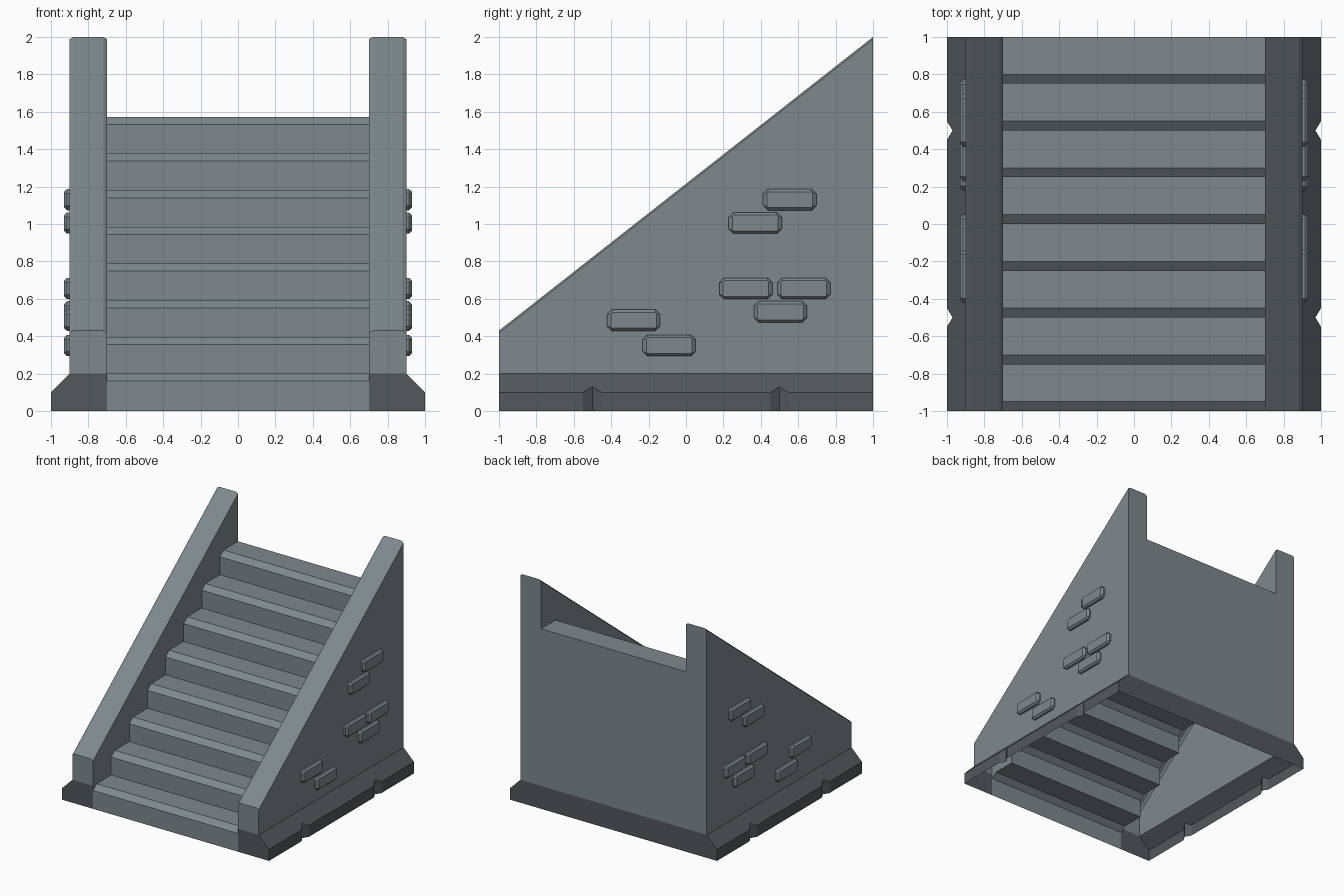
import bpy
import bmesh
from mathutils import Vector

if "Cube" in bpy.data.objects:
    bpy.data.objects.remove(bpy.data.objects["Cube"])


def material(name, rgb):
    m = bpy.data.materials.new(name)
    m.diffuse_color = (*rgb, 1)
    m.use_nodes = True
    m.node_tree.nodes["Principled BSDF"].inputs["Base Color"].default_value = m.diffuse_color
    return m


STONE = material("grey stone", (0.210, 0.250, 0.268))
DARK = material("dark stone", (0.084, 0.098, 0.106))


def build(name, faces, mat, mirror=False):
    """Make an object from (points, facing direction) pairs."""
    bm = bmesh.new()
    for pts, facing in faces:
        f = bm.faces.new([bm.verts.new(p) for p in pts])
        f.normal_update()
        if f.normal.dot(Vector(facing)) < 0:
            f.normal_flip()
    bmesh.ops.remove_doubles(bm, verts=bm.verts, dist=0.0005)
    me = bpy.data.meshes.new(name)
    bm.to_mesh(me)
    bm.free()
    me.materials.append(mat)
    ob = bpy.data.objects.new(name, me)
    bpy.context.collection.objects.link(ob)
    if mirror:
        ob.modifiers.new("mirror", 'MIRROR').use_mirror_merge = False
    return ob


X, Y = Vector((1, 0, 0)), Vector((0, 1, 0))
UP = Vector((0, 0, 1))
IN, OUT = 0.7, 0.9          # inner and outer face of the side walls
BASE = 0.2                  # height of the skirting

# Stair profile: riser, chamfered nose, tread
profile = [(-1, 0)]
for i in range(8):
    y, z = -1 + 0.25 * i, BASE + 0.196 * i
    profile += [(y, z - 0.04), (y + 0.05, z), (y + 0.25, z)]
TOP = profile[-1][1]

# Steps
build("steps", [([(-IN, *a), (IN, *a), (IN, *b), (-IN, *b)], UP - Y)
                for a, b in zip(profile, profile[1:])], STONE)

# Side walls: outer face, inner face above the steps, capping and ends
FRONT_Z, BACK_Z, DROP = 0.43, 2.0, 0.012
cap = [(OUT, -DROP), (OUT - 0.02, 0), (IN + 0.02, 0), (IN, -DROP)]
front_cap = [(x, -1, FRONT_Z + d) for x, d in cap]
back_cap = [(x, 1, BACK_Z + d) for x, d in cap]
walls = [
    ([(OUT, -1, BASE), (OUT, 1, BASE), back_cap[0], front_cap[0]], X),
    ([(IN, *p) for p in profile[1:]] + [back_cap[3], front_cap[3]], -X),
    ([(IN, -1, BASE), (OUT, -1, BASE)] + front_cap, -Y),
    ([(IN, 1, TOP), (OUT, 1, TOP)] + back_cap, Y),
]
for i in range(3):
    walls.append(([front_cap[i], front_cap[i + 1], back_cap[i + 1], back_cap[i]], UP))
build("side_walls", walls, STONE, mirror=True)

# Back wall
build("back_wall", [([(-OUT, 1, BASE), (OUT, 1, BASE), (OUT, 1, TOP), (-OUT, 1, TOP)], Y)], STONE)

# Skirting with sloped top and V-shaped notches
columns = [(-1, 0)]
for c in (-0.5, 0.5):
    columns += [(c - 0.05, 0), (c, 0.03), (c + 0.05, 0)]
columns.append((1, 0))
skirt = [([(IN, -1, 0), (1, -1, 0), (1, -1, 0.1), (OUT, -1, BASE), (IN, -1, BASE)], -Y)]
for (ya, da), (yb, db) in zip(columns, columns[1:]):
    lower = [(1 - da, ya, 0), (1 - db, yb, 0)]
    middle = [(1 - da, ya, 0.1 + da), (1 - db, yb, 0.1 + db)]
    upper = [(OUT, ya, BASE), (OUT, yb, BASE)]
    skirt.append((lower + middle[::-1], X))
    skirt.append((middle + upper[::-1], X + UP))
build("side_skirting", skirt, DARK, mirror=True)
build("back_skirting", [([(-1, 1, 0), (1, 1, 0), (1, 1, 0.1), (OUT, 1, BASE),
                          (-OUT, 1, BASE), (-1, 1, 0.1)], Y)], DARK)


# Raised bricks on the side walls
def octagon(x, cy, cz, w, h, c):
    pts = [(w, c - h), (w, h - c), (w - c, h), (c - w, h),
           (-w, h - c), (-w, c - h), (c - w, -h), (w - c, -h)]
    return [Vector((x, cy + a, cz + b)) for a, b in pts]


bricks = []
for cy, cz in [(0.555, 1.13), (0.37, 1.005), (0.32, 0.655), (0.63, 0.655),
               (0.505, 0.53), (-0.28, 0.485), (-0.09, 0.35)]:
    rings = [octagon(OUT, cy, cz, 0.142, 0.057, 0.025),
             octagon(0.914, cy, cz, 0.142, 0.057, 0.025),
             octagon(0.93, cy, cz, 0.122, 0.042, 0.006)]
    centre = Vector((OUT, cy, cz))
    for a, b in zip(rings, rings[1:]):
        for i in range(8):
            j = (i + 1) % 8
            quad = [a[i], a[j], b[j], b[i]]
            away = (a[i] + a[j]) / 2 - centre
            away.x = 0
            bricks.append((quad, away))
    bricks.append((rings[2], X))
build("raised_bricks", bricks, STONE, mirror=True)
